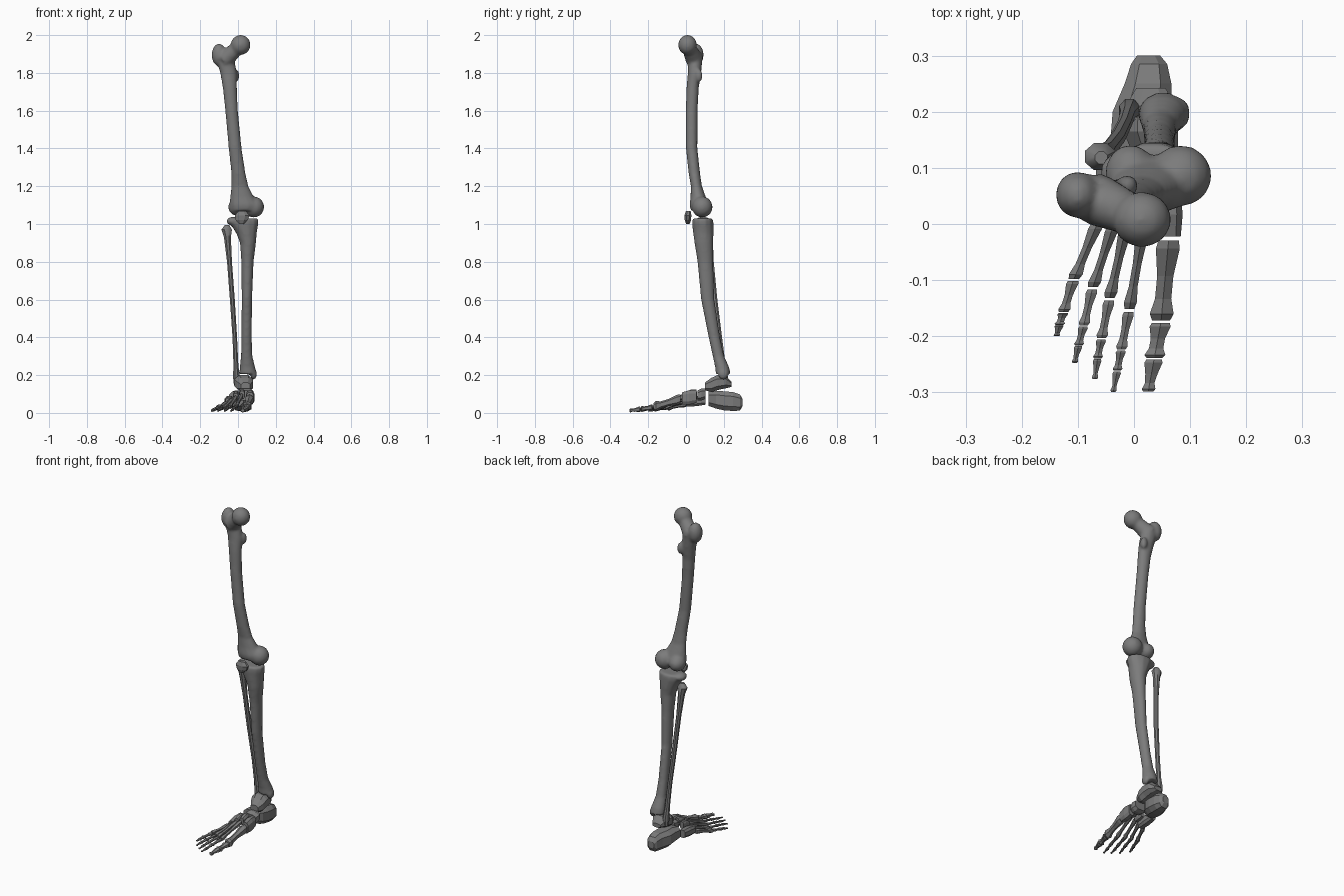
import bpy, bmesh
from math import sin, cos, pi
from mathutils import Vector, Matrix

old = bpy.data.objects.get("Cube")
if old:
    bpy.data.objects.remove(old)

GREY = (0.2, 0.2, 0.2, 1)
bone_mat = bpy.data.materials.new("bone grey")
bone_mat.use_nodes = True
bone_mat.diffuse_color = GREY
bone_mat.node_tree.nodes["Principled BSDF"].inputs["Base Color"].default_value = GREY


def add_loft(bm, rings, axis="z", sides=12, box=1.0):
    """Loft of rings (x, y, z, half width, half depth); box < 1 squares them off."""
    loops = []
    for x, y, z, a, b in rings:
        loop = []
        for i in range(sides):
            t = 2 * pi * (i + 0.5) / sides
            u, v = cos(t), sin(t)
            u = a * abs(u) ** box * (1 if u > 0 else -1)
            v = b * abs(v) ** box * (1 if v > 0 else -1)
            offset = (u, v, 0) if axis == "z" else (u, 0, v)
            loop.append(bm.verts.new(Vector((x, y, z)) + Vector(offset)))
        loops.append(loop)
    for p, q in zip(loops, loops[1:]):
        for i in range(sides):
            j = (i + 1) % sides
            bm.faces.new((p[i], p[j], q[j], q[i]))
    bm.faces.new(loops[0])
    bm.faces.new(loops[-1])


def add_ball(bm, centre, radii):
    m = Matrix.Translation(centre) @ Matrix.Diagonal((*radii, 1))
    bmesh.ops.create_uvsphere(bm, u_segments=16, v_segments=10, radius=1, matrix=m)


def add_neck(bm, a, b, radius1, radius2):
    a, b = Vector(a), Vector(b)
    d = b - a
    m = Matrix.Translation((a + b) / 2) @ d.to_track_quat("Z", "Y").to_matrix().to_4x4()
    bmesh.ops.create_cone(bm, cap_ends=True, segments=14, radius1=radius1,
                          radius2=radius2, depth=d.length, matrix=m)


def finish(name, bm, fuse=False, smooth=False):
    bmesh.ops.recalc_face_normals(bm, faces=bm.faces[:])
    mesh = bpy.data.meshes.new(name)
    bm.to_mesh(mesh)
    bm.free()
    mesh.materials.append(bone_mat)
    obj = bpy.data.objects.new(name, mesh)
    bpy.context.scene.collection.objects.link(obj)
    if fuse:
        rm = obj.modifiers.new("fuse", "REMESH")
        rm.mode = "VOXEL"
        rm.voxel_size = 0.008
        rm.use_smooth_shade = True
        sm = obj.modifiers.new("soften", "SMOOTH")
        sm.iterations = 5
    if smooth:
        bpy.ops.object.select_all(action="DESELECT")
        obj.select_set(True)
        bpy.context.view_layer.objects.active = obj
        bpy.ops.object.shade_smooth_by_angle(angle=0.7)
    return obj


def loft_part(name, rings, smooth=False, **options):
    bm = bmesh.new()
    add_loft(bm, rings, **options)
    return finish(name, bm, smooth=smooth)


# Thigh bone: shaft, head on a neck, two trochanters, two condyles
bm = bmesh.new()
add_loft(bm, [(-.075, .05, 1.9, .05, .04), (-.05, .045, 1.8, .045, .036),
              (-.043, .035, 1.72, .038, .033), (-.034, .03, 1.6, .034, .032),
              (-.015, .03, 1.4, .035, .031), (.002, .044, 1.27, .038, .031),
              (.01, .055, 1.2, .046, .03), (.022, .065, 1.14, .065, .042),
              (.034, .07, 1.1, .08, .052), (.034, .07, 1.07, .075, .045)])
add_ball(bm, (.014, .008, 1.948), (.053, .05, .053))
add_neck(bm, (-.07, .045, 1.87), (.005, .012, 1.94), .048, .036)
add_ball(bm, (-.1, .052, 1.895), (.04, .042, .06))
add_ball(bm, (-.012, .068, 1.785), (.02, .02, .035))
add_ball(bm, (.083, .086, 1.09), (.056, .055, .056))
add_ball(bm, (-.006, .09, 1.09), (.046, .052, .046))
finish("thigh_bone", bm, fuse=True)

# Kneecap
loft_part("kneecap", [(.018, .01, 1, .014, .01), (.02, .01, 1.02, .034, .018),
                      (.022, .01, 1.045, .042, .02), (.022, .012, 1.068, .022, .014)],
          sides=8)

# Shin bone with flared plateau and inner ankle knob
bm = bmesh.new()
add_loft(bm, [(.032, .088, 1.03, .078, .056), (.034, .089, 1, .075, .058),
              (.045, .092, .95, .055, .055), (.053, .094, .9, .043, .05),
              (.05, .102, .8, .033, .042), (.047, .115, .6, .028, .036),
              (.045, .15, .4, .028, .031), (.046, .172, .3, .031, .031),
              (.05, .192, .24, .042, .038), (.052, .197, .205, .046, .04)])
add_ball(bm, (-.025, .09, 1.015), (.036, .04, .024))
add_ball(bm, (.083, .197, .205), (.017, .028, .03))
finish("shin_bone", bm, fuse=True)

# Slender outer bone of the lower leg
loft_part("outer_shin_bone",
          [(-.058, .118, .995, .012, .012), (-.06, .12, .97, .03, .026),
           (-.056, .123, .93, .02, .02), (-.045, .133, .8, .014, .015),
           (-.03, .152, .6, .014, .015), (-.017, .178, .4, .013, .014),
           (-.011, .196, .25, .014, .015), (-.008, .203, .19, .02, .021),
           (-.01, .205, .145, .012, .014)], sides=8, smooth=True)

# Ankle and heel blocks, lofted from front to back
loft_part("ankle_bone", [(.04, .1, .14, .026, .022), (.036, .135, .148, .045, .04),
                         (.03, .165, .16, .052, .042), (.03, .21, .164, .048, .036),
                         (.03, .242, .15, .028, .013)], axis="y", sides=8, box=.8)
loft_part("heel_bone", [(-.01, .12, .075, .04, .04), (.008, .16, .07, .052, .05),
                        (.014, .2, .064, .055, .053), (.025, .25, .06, .044, .053),
                        (.027, .285, .055, .034, .045), (.026, .3, .055, .022, .02)],
          axis="y", sides=8, box=.7)

# Small blocks of the instep: (name, x, front y, back y, z, half width, half height)
for name, x, y0, y1, z, w, h in (
        ("boat_bone", .04, .062, .104, .098, .044, .034),
        ("inner_wedge_bone", .064, -.022, .056, .082, .024, .04),
        ("middle_wedge_bone", .022, .004, .056, .1, .017, .026),
        ("outer_wedge_bone", -.012, .004, .058, .088, .016, .026),
        ("cube_bone", -.046, .002, .104, .062, .026, .028)):
    loft_part(name, [(x, y0, z - .006, w * .85, h * .85),
                     (x, (y0 + y1) / 2, z, w, h),
                     (x, y1, z + .004, w * .85, h * .85)], axis="y", sides=8, box=.7)

# Toes: joints from instep to tip, then half width
toes = {
    "big": ([(.062, -.026, .075), (.048, -.175, .03), (.036, -.24, .02), (.025, -.3, .012)], .024),
    "second": ([(.018, 0, .092), (-.009, -.155, .035), (-.023, -.225, .024),
                (-.03, -.262, .016), (-.037, -.3, .01)], .013),
    "third": ([(-.013, 0, .08), (-.044, -.135, .032), (-.058, -.205, .023),
               (-.065, -.24, .016), (-.07, -.277, .01)], .013),
    "fourth": ([(-.036, 0, .065), (-.074, -.115, .028), (-.09, -.182, .022),
                (-.099, -.217, .016), (-.106, -.248, .01)], .013),
    "little": ([(-.064, .004, .048), (-.108, -.1, .026), (-.126, -.158, .018),
                (-.133, -.18, .014), (-.138, -.2, .01)], .014),
}
for toe, (joints, w) in toes.items():
    for i, (a, b) in enumerate(zip(joints, joints[1:])):
        a, b = Vector(a), Vector(b)
        part = "long_bone" if i == 0 else f"joint_{i}"
        wide = w * (1 - .12 * i)
        last = i == len(joints) - 2
        rings = []
        # Waisted section: broad ends, narrow middle
        for t, s in ((.02, .85), (.12, 1), (.45, .68), (.72, .68), (.9, 1), (.98, .75)):
            p = a.lerp(b, t)
            if last and t > .5:
                s *= .75
            tall = min(wide * s * (1.15 if i == 0 else .8), p.z)
            rings.append((*p, wide * s, tall))
        loft_part(f"{toe}_toe_{part}", rings, axis="y", sides=6, box=.85)
